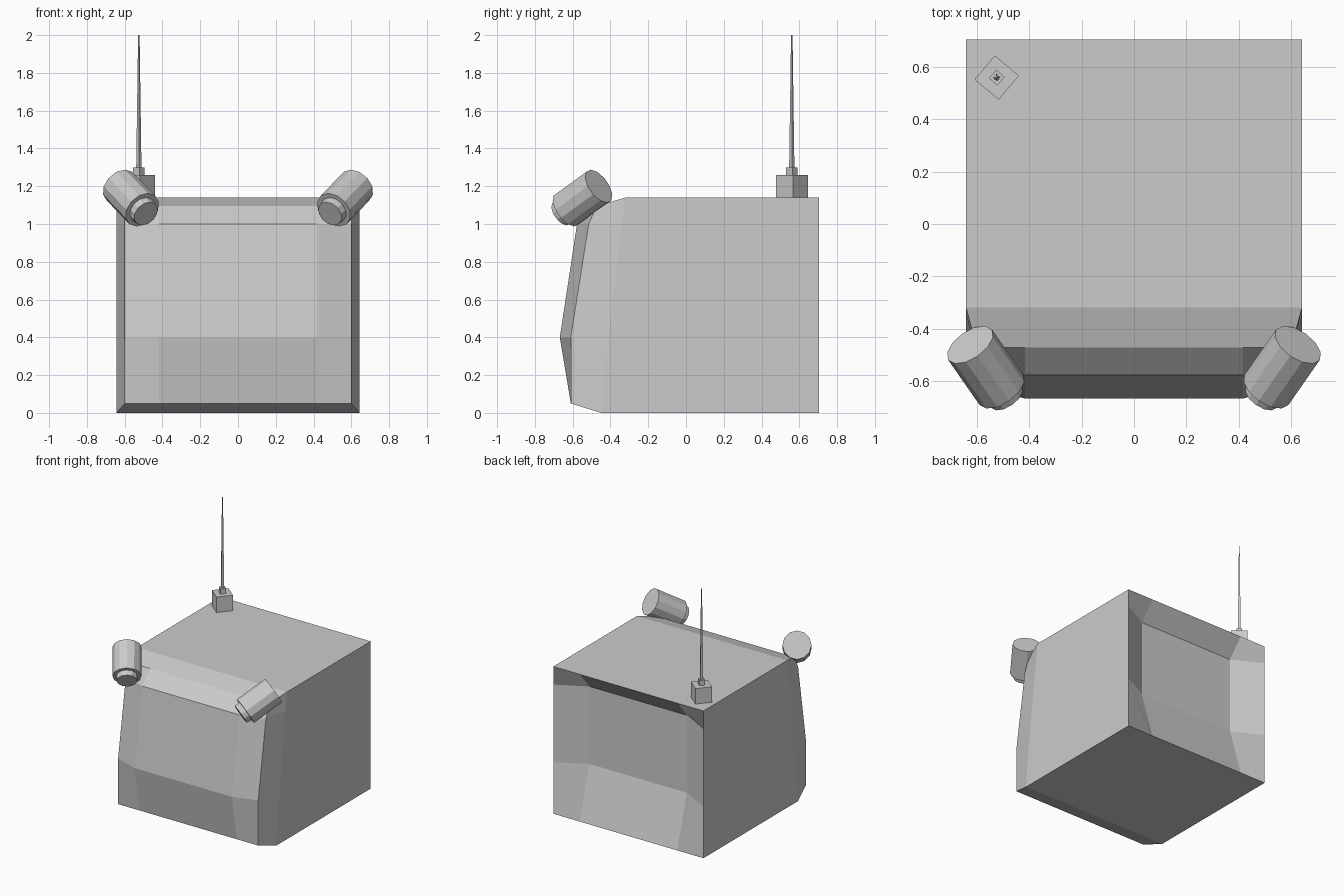
import bpy, bmesh
from math import radians
from mathutils import Vector, Matrix

if "Cube" in bpy.data.objects:
    bpy.data.objects.remove(bpy.data.objects["Cube"])


def finish(name, bm):
    bmesh.ops.recalc_face_normals(bm, faces=bm.faces)
    me = bpy.data.meshes.new(name)
    bm.to_mesh(me)
    bm.free()
    ob = bpy.data.objects.new(name, me)
    bpy.context.collection.objects.link(ob)
    return ob


def grid(bm, rows):
    """Quad grid from rows of points."""
    v = [[bm.verts.new(p) for p in r] for r in rows]
    for a, b in zip(v, v[1:]):
        for i in range(len(a) - 1):
            bm.faces.new((a[i], a[i + 1], b[i + 1], b[i]))


def mirrored(half):
    """Row of points given centre-outwards on +x, completed on -x."""
    return [(-x, y, z) for x, y, z in reversed(half)] + list(half)


def cone(bm, r1, r2, z0, z1, n, spin=0.0):
    m = Matrix.Translation((0, 0, (z0 + z1) / 2)) @ Matrix.Rotation(spin, 4, 'Z')
    bmesh.ops.create_cone(bm, cap_ends=True, segments=n, radius1=r1,
                          radius2=r2, depth=z1 - z0, matrix=m)


W, S, C = 0.643, 0.60, 0.417      # rim, shoulder and centre panel half widths
BACK = 0.705

# Casing: bulged front and dished back, joined by the side walls
bm = bmesh.new()
bottom, top = (W, -0.45, 0), (W, -0.32, 1.14)
front = [[(C, -0.45, 0), bottom, bottom],
         [(C, -0.61, 0.05), (S, -0.61, 0.05), bottom],
         [(C, -0.668, 0.4), (S, -0.61, 0.4), (W, -0.41, 0.4)],
         [(C, -0.577, 1.0), (S, -0.515, 1.0), (W, -0.34, 1.0)],
         [(C, -0.473, 1.095), (S, -0.473, 1.095), top],
         [(C, -0.32, 1.14), top, top]]
grid(bm, [mirrored(r) for r in front])
grid(bm, [mirrored([(C, BACK - (0.12 if z in (0.4, 1.0) else 0), z),
                    (W, BACK, z)]) for z in (0, 0.4, 1.0, 1.14)])
bmesh.ops.remove_doubles(bm, verts=bm.verts, dist=1e-4)
bmesh.ops.bridge_loops(bm, edges=[e for e in bm.edges if e.is_boundary])
finish("casing", bm)

# Lamps: stubby cylinder with a smaller lens, aimed forwards, in and down
for side, label in ((1, "right"), (-1, "left")):
    back = Vector((side * 0.627, -0.462, 1.20))
    aim = Vector((side * -0.12, -0.172, -0.125))
    length = aim.length
    bm = bmesh.new()
    cone(bm, 0.102, 0.102, 0, length, 12)
    cone(bm, 0.076, 0.072, length, length + 0.04, 12)
    ob = finish(label + "_lamp", bm)
    ob.location = back
    ob.rotation_euler = aim.to_track_quat('Z', 'Y').to_euler()

# Aerial: square foot, collar and tapering mast
bm = bmesh.new()
cone(bm, 0.085, 0.085, 1.139, 1.26, 4)
cone(bm, 0.030, 0.030, 1.26, 1.30, 4)
cone(bm, 0.014, 0.004, 1.30, 2.0, 4)
aerial = finish("aerial", bm)
aerial.location = (-0.525, 0.56, 0)
aerial.rotation_euler.z = radians(5)
